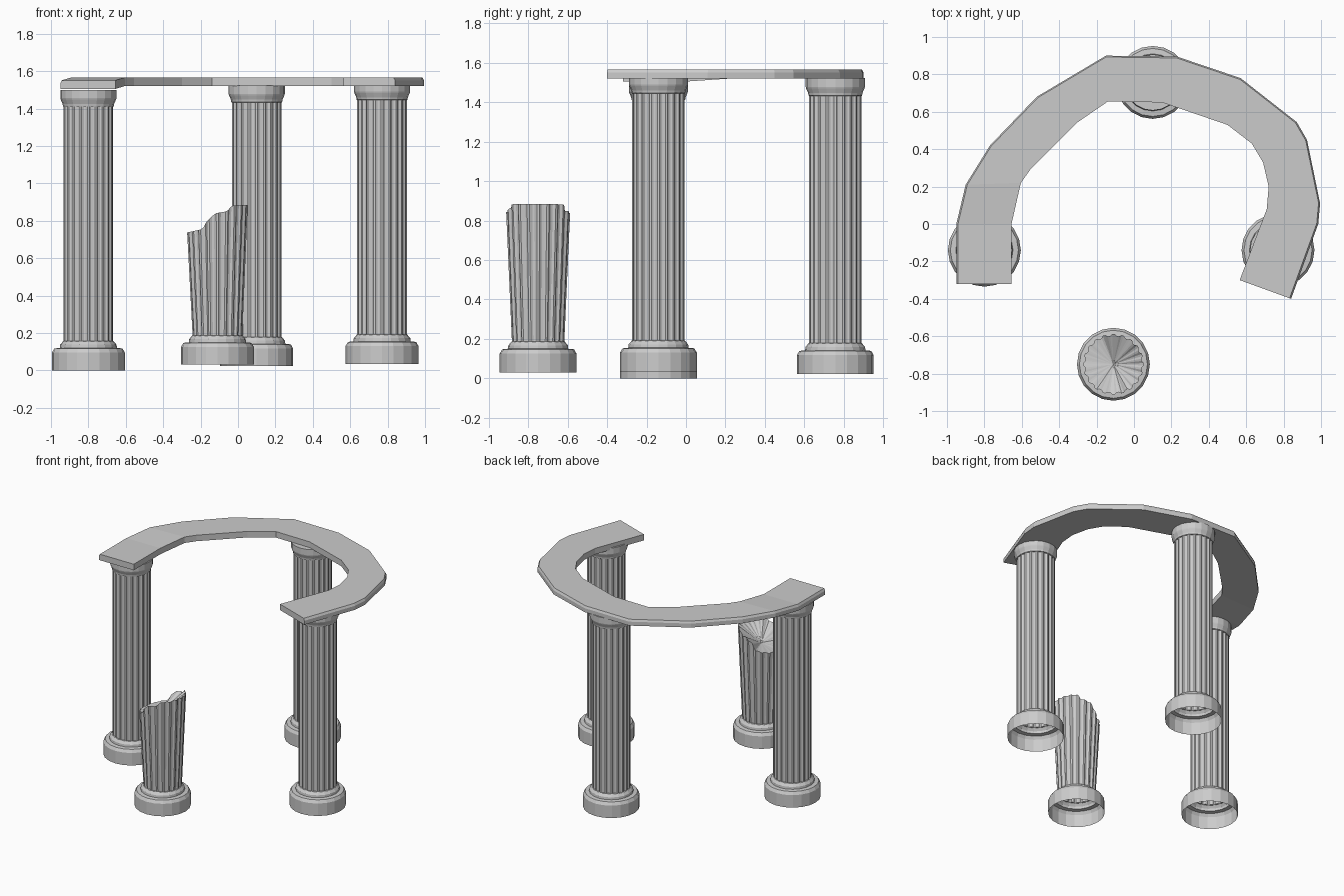
import bpy, math

if "Cube" in bpy.data.objects:
    bpy.data.objects.remove(bpy.data.objects["Cube"])

SIDES = 20   # flutes / facets around each column


def make_object(name, verts, faces):
    mesh = bpy.data.meshes.new(name)
    mesh.from_pydata(verts, [], faces)
    mesh.update()
    ob = bpy.data.objects.new(name, mesh)
    bpy.context.collection.objects.link(ob)
    return ob


# Profile entries: (radius, height, fluted)
BASE = [(.195, 0, 0), (.195, .095, 0), (.182, .117, 0), (.153, .12, 0),
        (.151, .137, 0), (.136, .155, 0)]
SHAFT = [(.133, .157, 1), (.133, 1.41, 1)]
CAPITAL = [(.136, 1.412, 0), (.138, 1.425, 0), (.148, 1.448, 0),
           (.150, 1.455, 0), (.150, 1.50, 0)]
BROKEN_SHAFT = [(.133, .157, 1), (.162, .80, 1)]


def column(name, x, y, z, profile, rim=None, centre=None):
    """Lathe with an open foot; fluted rings alternate ridge and groove."""
    n = SIDES * 4
    verts, faces = [], []
    for k, (r, h, fluted) in enumerate(profile):
        last = k == len(profile) - 1
        for i in range(n):
            if fluted:
                a = (i + .5) * math.tau / n
                q = r * (1 if i % 4 in (0, 3) else .94)
                px, py = q * math.cos(a), q * math.sin(a)
            else:
                # points lie on a flat-sided polygon
                j, t = divmod(i, 4)
                a0, a1 = j * math.tau / SIDES, (j + 1) * math.tau / SIDES
                t /= 4
                px = r * ((1 - t) * math.cos(a0) + t * math.cos(a1))
                py = r * ((1 - t) * math.sin(a0) + t * math.sin(a1))
            ph = rim(px, py) if rim and last else h
            verts.append((x + px, y + py, z + ph))
    for k in range(len(profile) - 1):
        for i in range(n):
            j = (i + 1) % n
            faces.append((k * n + i, k * n + j, (k + 1) * n + j, (k + 1) * n + i))
    # top cap as a fan
    top = (len(profile) - 1) * n
    verts.append((x, y, z + (centre or profile[-1][1])))
    faces += [(top + i, top + (i + 1) % n, len(verts) - 1) for i in range(n)]
    return make_object(name, verts, faces)


def broken_rim(px, py):
    """Jagged break, stepping up from left to right."""
    pts = [(-.17, .705), (-.08, .725), (-.055, .77), (-.01, .81),
           (.05, .82), (.08, .852), (.17, .855)]
    px -= .02 if py > 0 else 0
    for (x0, h0), (x1, h1) in zip(pts, pts[1:]):
        if px <= x1:
            return h0 + (h1 - h0) * max(0, px - x0) / (x1 - x0)
    return pts[-1][1]


# Standing columns
for label, x, y, z in (("left_column", -.80, -.14, 0),
                       ("back_column", .10, .757, .022),
                       ("right_column", .77, -.14, .035)):
    column(label, x, y, z, BASE + SHAFT + CAPITAL)

# Broken column, flaring towards the break
column("broken_column", -.11, -.75, .03, BASE + BROKEN_SHAFT, broken_rim, .72)

# Curved lintel: paired outer and inner outline points
OUTER = [(-.95, -.32), (-.95, 0), (-.90, .21), (-.77, .42), (-.52, .68),
         (-.15, .90), (.23, .895), (.57, .78), (.87, .545), (.925, .45),
         (.995, .11), (.985, 0), (.84, -.40)]
INNER = [(-.655, -.32), (-.655, 0), (-.605, .22), (-.555, .29), (-.30, .545),
         (-.14, .655), (.15, .65), (.50, .53), (.63, .43), (.69, .33),
         (.72, .20), (.71, .08), (.565, -.30)]
verts, faces = [], []
for k, ((ox, oy), (ix, iy)) in enumerate(zip(OUTER, INNER)):
    dz = -.015 if k < 2 else 0      # left end sags onto its column
    tx, ty = ox + (ix - ox) * .03, oy + (iy - oy) * .03
    verts += [(ox, oy, 1.52 + dz), (ix, iy, 1.52 + dz),
              (ix, iy, 1.566 + dz), (tx, ty, 1.566 + dz), (ox, oy, 1.55 + dz)]
for k in range(len(OUTER) - 1):
    a, b = k * 5, k * 5 + 5
    for i in range(5):
        j = (i + 1) % 5
        faces.append((a + i, b + i, b + j, a + j))
e = len(verts) - 5
faces += [(0, 1, 2, 3, 4), (e + 4, e + 3, e + 2, e + 1, e)]
lintel = make_object("curved_lintel", verts, faces)

# Consistent outward normals
import bmesh
bm = bmesh.new()
bm.from_mesh(lintel.data)
bmesh.ops.recalc_face_normals(bm, faces=bm.faces)
bm.to_mesh(lintel.data)
bm.free()
